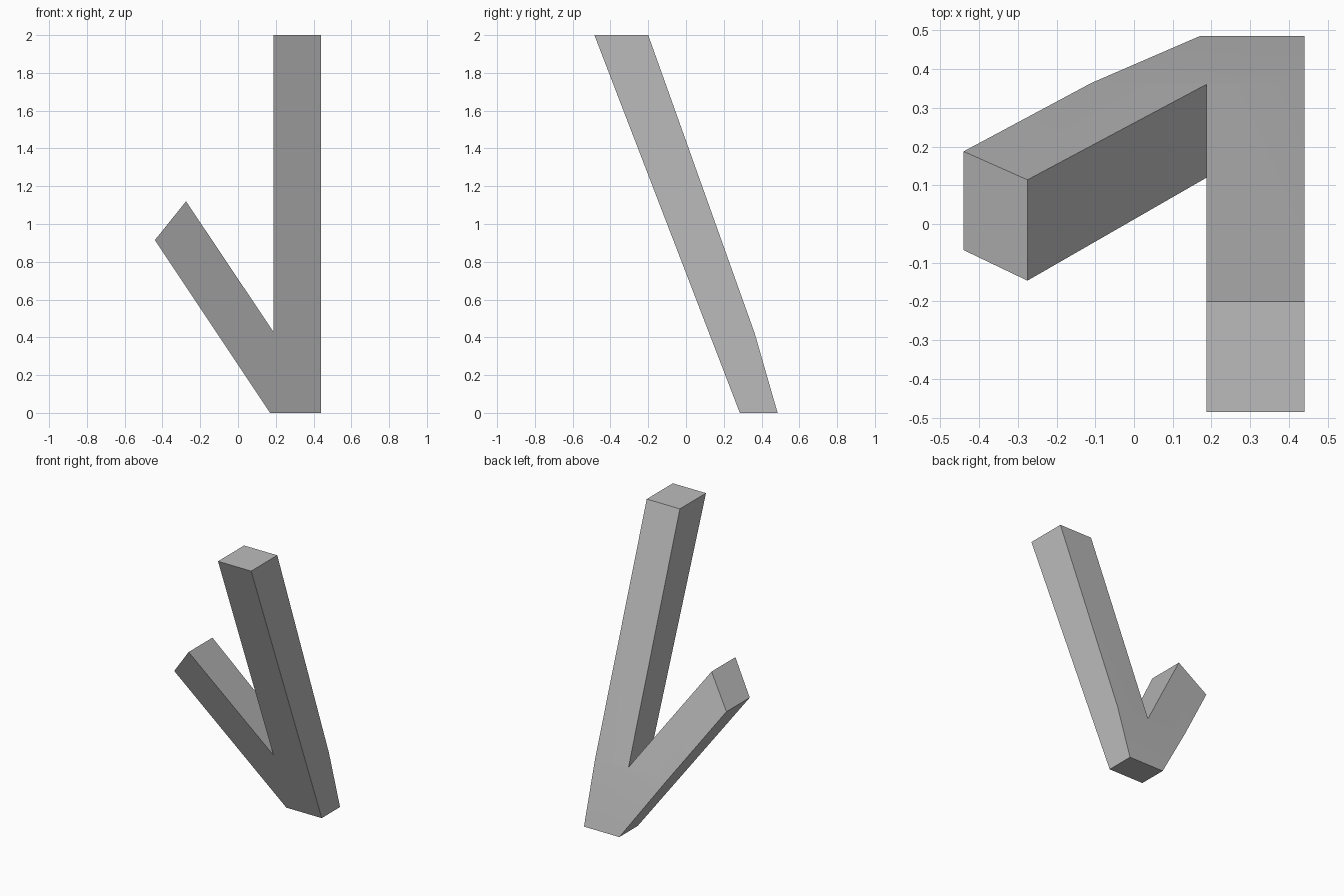
import bpy, bmesh

cube = bpy.data.objects.get("Cube")
if cube:
    bpy.data.objects.remove(cube, do_unlink=True)

BEND = 0.42  # height where the back face changes slope


def front_y(z):
    return 0.285 - 0.385 * z


def back_y(z):
    if z < BEND:
        return 0.485 + (0.364 - 0.485) * z / BEND
    return 0.364 + (-0.2 - 0.364) * (z - BEND) / (2 - BEND)


# Outline of the tall bar and the short slanted arm, seen from the front
outline = [(0.17, 0), (0.44, 0), (0.44, 2), (0.187, 2),
           (0.187, 0.43), (-0.275, 1.12), (-0.44, 0.915)]
bm = bmesh.new()
front = bm.faces.new([bm.verts.new((x, 0, z)) for x, z in outline])
solid = bmesh.ops.extrude_face_region(bm, geom=[front])
for v in solid["geom"]:
    if isinstance(v, bmesh.types.BMVert):
        v.co.y = 1

# Cut a ring at the bend, then lean the front and back
bmesh.ops.bisect_plane(bm, geom=bm.verts[:] + bm.edges[:] + bm.faces[:],
                       plane_co=(0, 0, BEND), plane_no=(0, 0, 1))
for v in bm.verts:
    v.co.y = back_y(v.co.z) if v.co.y > 0.5 else front_y(v.co.z)
bmesh.ops.recalc_face_normals(bm, faces=bm.faces)

mesh = bpy.data.meshes.new("forked_bar")
bm.to_mesh(mesh)
bm.free()
bar = bpy.data.objects.new("forked_bar", mesh)
bpy.context.collection.objects.link(bar)

# Plain grey finish
grey = bpy.data.materials.new("grey")
grey.use_nodes = True
grey.diffuse_color = (0.5, 0.5, 0.5, 1)
grey.node_tree.nodes["Principled BSDF"].inputs["Base Color"].default_value = (0.5, 0.5, 0.5, 1)
mesh.materials.append(grey)

# Soft shading over the shallow bend, sharp elsewhere
bpy.context.view_layer.objects.active = bar
bar.select_set(True)
bpy.ops.object.shade_smooth_by_angle()
